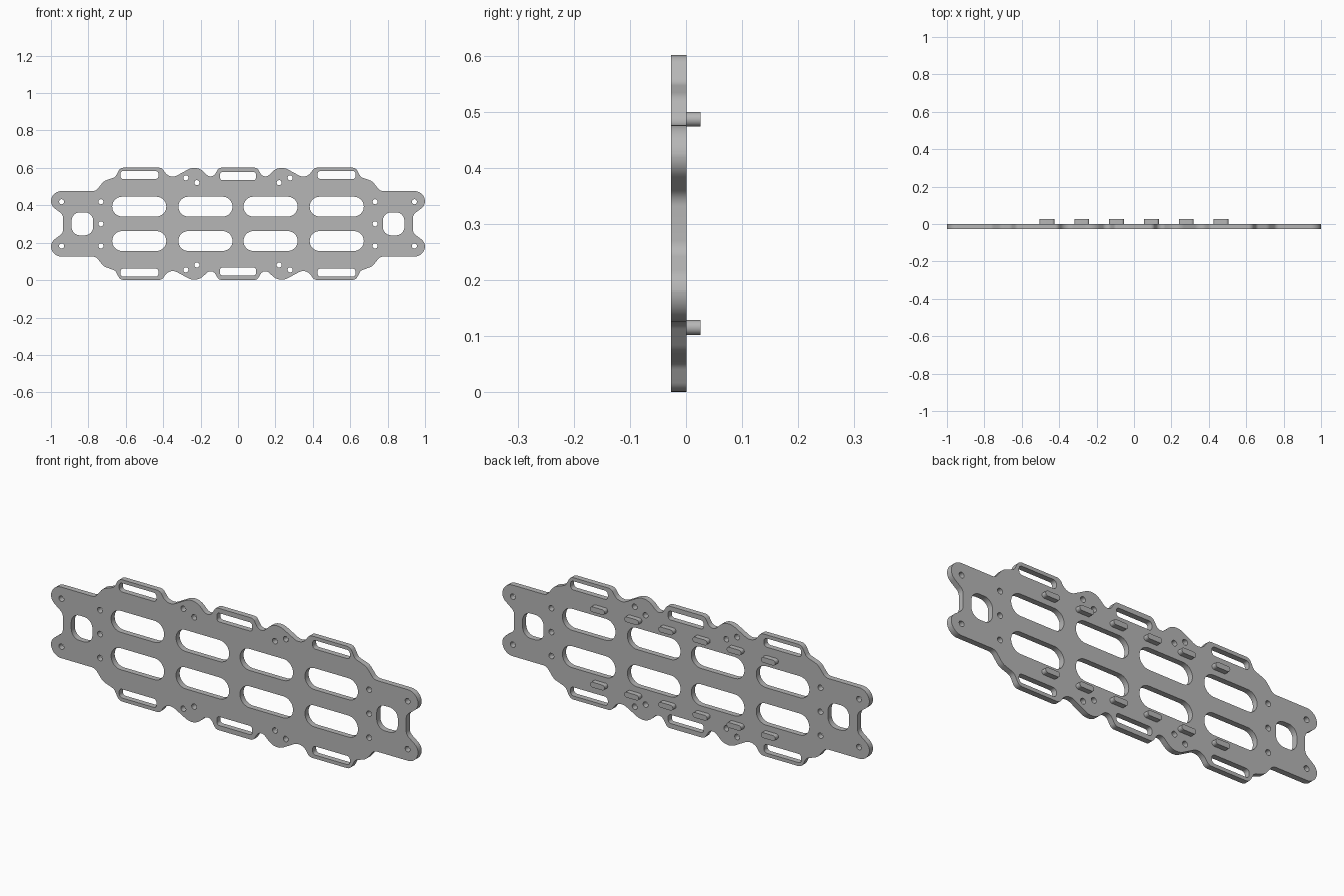
import bpy, bmesh
from math import tan, ceil, pi
from mathutils import Vector, Quaternion

cube = bpy.data.objects.get("Cube")
if cube:
    bpy.data.objects.remove(cube, do_unlink=True)

MID_Z = 0.301

grey = bpy.data.materials.new("plain grey")
grey.use_nodes = True
grey.diffuse_color = (0.47, 0.47, 0.47, 1)
grey.node_tree.nodes["Principled BSDF"].inputs["Base Color"].default_value = grey.diffuse_color


def fillet(corners):
    """Round each (x, z, radius) corner with a tangent arc."""
    out = []
    n = len(corners)
    for i, (x, z, r) in enumerate(corners):
        p = Vector((x, z, 0))
        a = (Vector((*corners[i - 1][:2], 0)) - p).normalized()
        b = (Vector((*corners[(i + 1) % n][:2], 0)) - p).normalized()
        turn = pi - a.angle(b)
        start = p + a * r * tan(turn / 2)
        axis = a.cross(b).normalized()
        centre = start + axis.cross(a) * r
        steps = max(3, ceil(turn / 0.16))
        for k in range(steps + 1):
            spin = Quaternion(axis, -turn * k / steps)
            out.append(centre + spin @ (start - centre))
    return out


def rounded_rect(x, z, w, h, r):
    w, h = w / 2, h / 2
    r = min(r, min(w, h) * 0.99)
    return fillet([(x + w, z + h, r), (x + w, z - h, r), (x - w, z - h, r), (x - w, z + h, r)])


def extruded(name, loops, y0, y1):
    """Fill closed loops (inner ones become holes) and extrude from y0 to y1."""
    curve = bpy.data.curves.new(name, "CURVE")
    curve.dimensions = "2D"
    curve.fill_mode = "BOTH"
    curve.extrude = (y1 - y0) / 2
    for pts in loops:
        s = curve.splines.new("POLY")
        s.points.add(len(pts) - 1)
        for sp, p in zip(s.points, pts):
            sp.co = (p.x, p.y, 0, 1)
        s.use_cyclic_u = True
    ob = bpy.data.objects.new(name, curve)
    bpy.context.collection.objects.link(ob)
    ob.rotation_euler.x = pi / 2
    ob.location = (0, (y0 + y1) / 2, MID_Z)
    bpy.ops.object.select_all(action="DESELECT")
    ob.select_set(True)
    bpy.context.view_layer.objects.active = ob
    bpy.ops.object.convert(target="MESH")
    ob = bpy.context.object
    bm = bmesh.new()
    bm.from_mesh(ob.data)
    bmesh.ops.remove_doubles(bm, verts=bm.verts, dist=0.0001)
    bmesh.ops.recalc_face_normals(bm, faces=bm.faces)
    bm.to_mesh(ob.data)
    bm.free()
    ob.data.materials.clear()
    ob.data.materials.append(grey)
    bpy.ops.object.shade_smooth_by_angle(angle=0.6)
    return ob


# Plate outline: one quarter, from the middle tab out to the end lobe
quarter = [
    (0.102, 0.300, 0.025), (0.140, 0.236, 0.030), (0.222, 0.315, 0.070),
    (0.365, 0.237, 0.050), (0.407, 0.300, 0.030), (0.630, 0.300, 0.030),
    (0.656, 0.250, 0.030), (0.718, 0.228, 0.050), (0.760, 0.175, 0.035),
    (1.000, 0.175, 0.056), (1.000, 0.098, 0.050), (0.935, 0.048, 0.035),
]
right = quarter + [(x, -z, r) for x, z, r in reversed(quarter)]
outline = right + [(-x, z, r) for x, z, r in reversed(right)]
loops = [fillet(outline)]

# Openings, mirrored across both axes
for sx in (-1, 1):
    loops.append(rounded_rect(sx * 0.832, 0, 0.115, 0.123, 0.045))      # end window
    loops.append(rounded_rect(sx * 0.733, 0, 0.027, 0.027, 0.02))       # middle screw hole
    for sz in (-1, 1):
        for x in (0.174, 0.528):                                        # large slots
            loops.append(rounded_rect(sx * x, sz * 0.092, 0.289, 0.106, 0.053))
        loops.append(rounded_rect(sx * 0.527, sz * 0.261, 0.203, 0.043, 0.016))
        for x, z in ((0.943, 0.118), (0.733, 0.118), (0.279, 0.246), (0.220, 0.220)):
            loops.append(rounded_rect(sx * x, sz * z, 0.027, 0.027, 0.02))
for sz in (-1, 1):                                                      # middle strap slots
    loops.append(rounded_rect(0, sz * 0.255, 0.193, 0.043, 0.014))

extruded("mounting_plate", loops, -0.027, 0.001)

# Raised pegs on the back
for row, sz in (("lower", -1), ("upper", 1)):
    for i in range(6):
        peg = rounded_rect((i - 2.5) * 0.186, sz * 0.1855, 0.079, 0.026, 0.013)
        extruded(f"{row}_peg_{i + 1}", [peg], 0.0, 0.026)
